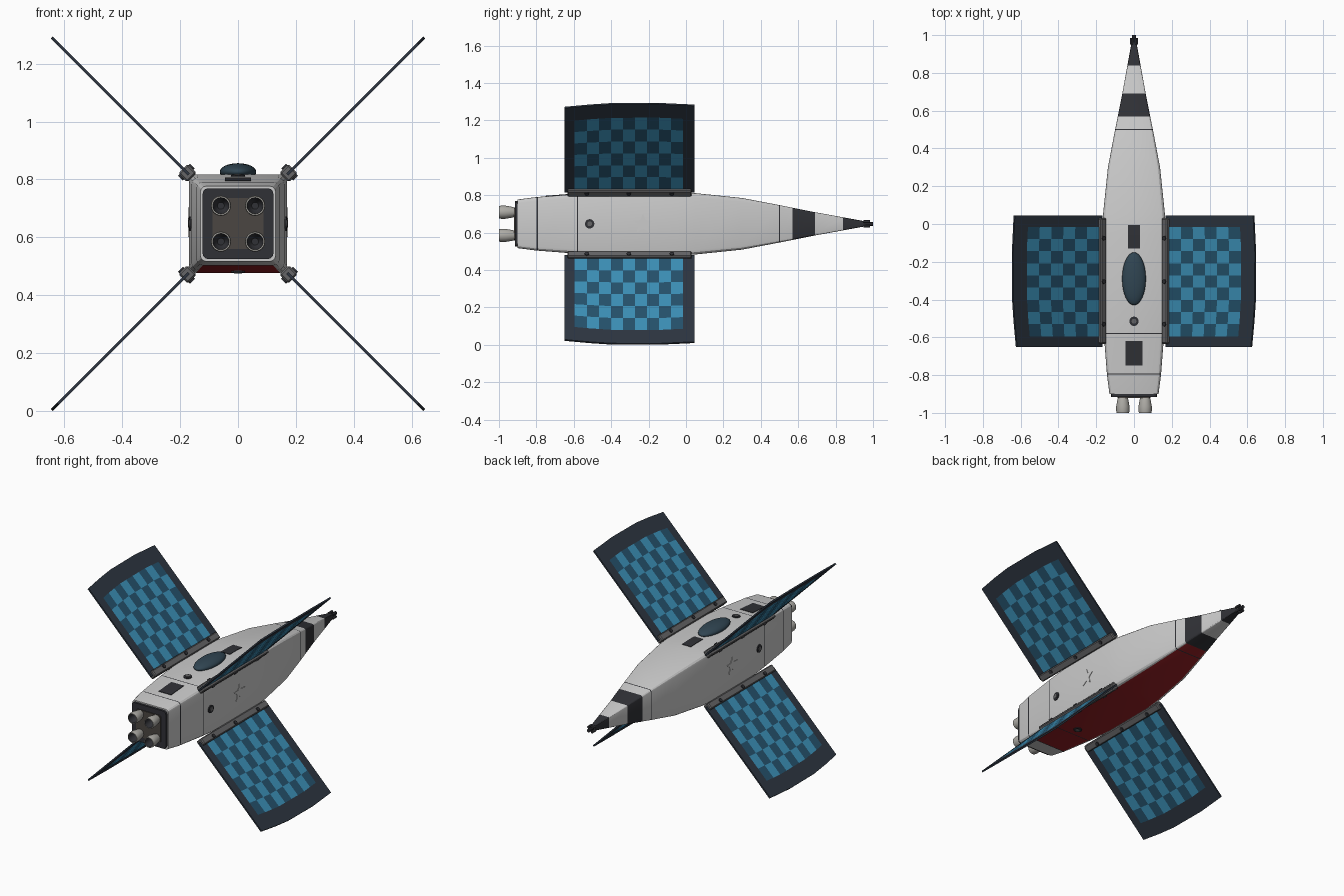
import bpy, bmesh, math
from mathutils import Matrix, Vector

if "Cube" in bpy.data.objects:
    bpy.data.objects.remove(bpy.data.objects["Cube"])

CZ = 0.647  # height of the long axis


def mat(name, r, g, b):
    m = bpy.data.materials.new(name)
    m.diffuse_color = (r, g, b, 1)
    m.use_nodes = True
    m.node_tree.nodes["Principled BSDF"].inputs["Base Color"].default_value = m.diffuse_color
    return m


HULL = mat("hull_white", .60, .60, .59)
DARK = mat("dark_grey", .03, .031, .037)
RED = mat("belly_red", .30, .014, .018)
FRAME = mat("wing_frame", .026, .036, .052)
CELL_A = mat("cell_bright", .045, .28, .48)
CELL_B = mat("cell_deep", .018, .085, .15)
METAL = mat("metal", .13, .13, .135)
NOZZLE = mat("nozzle", .42, .41, .38)
GLASS = mat("dome_glass", .03, .06, .085)
PLATE = mat("engine_plate", .07, .062, .055)


def finish(name, bm, mats, angle=None, recalc=True):
    if recalc:
        bmesh.ops.recalc_face_normals(bm, faces=bm.faces)
    me = bpy.data.meshes.new(name)
    bm.to_mesh(me)
    bm.free()
    for m in mats:
        me.materials.append(m)
    ob = bpy.data.objects.new(name, me)
    bpy.context.collection.objects.link(ob)
    if angle:
        bpy.context.view_layer.objects.active = ob
        ob.select_set(True)
        bpy.ops.object.shade_smooth_by_angle(angle=math.radians(angle))
        ob.select_set(False)
    return ob


def spin(a):
    """Local x points outward at angle a around the long axis."""
    return Matrix.Translation((0, 0, CZ)) @ Matrix.Rotation(-a, 4, 'Y')


def box(bm, centre, size):
    bmesh.ops.create_cube(bm, size=1, matrix=Matrix.Translation(centre) @ Matrix.Diagonal((*size, 1)))


def loft(bm, rings, caps=True):
    rows = [[bm.verts.new(p) for p in r] for r in rings]
    n, segs = len(rows[0]), []
    for a, b in zip(rows, rows[1:]):
        segs.append([bm.faces.new((a[i], a[(i + 1) % n], b[(i + 1) % n], b[i])) for i in range(n)])
    if caps:
        bm.faces.new(rows[0])
        bm.faces.new(rows[-1])
    return segs


# Fuselage: rounded-square sections along y
PROFILE = [(-.9, .13), (-.8, .143), (-.58, .16), (-.4, .17), (-.05, .17), (.05, .164), (.3, .138),
           (.5, .1), (.57, .086), (.69, .062), (.84, .035), (.96, .013)]


def half(y):
    for (y0, h0), (y1, h1) in zip(PROFILE, PROFILE[1:]):
        if y <= y1:
            return h0 + (h1 - h0) * (y - y0) / (y1 - y0)
    return PROFILE[-1][1]


def section(y, h, bevel=.15, steps=3):
    pts, r = [], h * bevel
    for k in range(4):
        c = Vector((h - r, 0)), Vector((0, h - r))
        sx, sz = ((1, 1), (-1, 1), (-1, -1), (1, -1))[k]
        for s in range(steps + 1):
            a = math.pi / 2 * (k + s / steps)
            pts.append((sx * (h - r) + r * math.cos(a), y, CZ + sz * (h - r) + r * math.sin(a)))
    return pts


LINES = (-.795, -.58, .5)
ys = sorted({y for y, _ in PROFILE if y not in LINES and y != -.8} | {l + d for l in LINES for d in (-.003, .003)})
bm = bmesh.new()
segs = loft(bm, [section(y, half(y)) for y in ys])
for (y0, y1), faces in zip(zip(ys, ys[1:]), segs):
    mid = (y0 + y1) / 2
    dark = y1 - y0 < .01 or .57 < mid < .69 or mid > .84
    for i, f in enumerate(faces):
        f.material_index = 1 if dark else 2 if i == 11 and -.79 < mid < .57 else 0
finish("fuselage", bm, [HULL, DARK, RED], 28)

# Stern plates
for name, h, y0, y1, m in (("stern_plate", .122, -.895, -.915, DARK), ("engine_mount", .088, -.91, -.92, PLATE)):
    bm = bmesh.new()
    loft(bm, [section(y0, h), section(y1, h)])
    finish(name, bm, [m], 30)

# Four hollow engine nozzles
NOZ = [(.022, -.91), (.028, -.925), (.035, -.965), (.035, -.99), (.033, -1), (.028, -1), (.026, -.96), (.012, -.94)]
for i, (sx, sz) in enumerate(((1, 1), (-1, 1), (-1, -1), (1, -1))):
    bm = bmesh.new()
    segs = loft(bm, [[(sx * .059 + r * math.cos(t * math.pi / 12), y, CZ + sz * .062 + r * math.sin(t * math.pi / 12))
                      for t in range(24)] for r, y in NOZ])
    for s in segs[5:]:
        for f in s:
            f.material_index = 1
    bm.faces.ensure_lookup_table()
    bm.faces[-1].material_index = 1
    finish(f"engine_nozzle_{i + 1}", bm, [NOZZLE, DARK], 40)

# Nose probe with four small knobs
bm = bmesh.new()
turn = Matrix.Rotation(math.pi / 2, 4, 'X')
for x, z, r, y0, y1 in [(0, 0, .011, .94, 1)] + [(sx * .013, sz * .013, .008, .95, .985) for sx in (1, -1) for sz in (1, -1)]:
    bmesh.ops.create_cone(bm, cap_ends=True, segments=12, radius1=r, radius2=r, depth=y1 - y0,
                          matrix=Matrix.Translation((x, (y0 + y1) / 2, CZ + z)) @ turn)
finish("nose_probe", bm, [DARK], 30)


# Raised plates that follow the hull on one side
def plate(name, pts, a, m, lift=.003):
    bm = bmesh.new()
    loft(bm, [[(half(y) + d, y, u) for u, y in pts] for d in (-.006, lift)])
    bm.transform(spin(a))
    finish(name, bm, [m])


def circle(y, r, n=20):
    return [(r * math.cos(2 * math.pi * i / n), y + r * math.sin(2 * math.pi * i / n)) for i in range(n)]


UP = math.pi / 2
for name, y0, y1, w in (("front_hatch", -.13, -.055, .032), ("front_hatch_edge", -.055, -.005, .032), ("rear_hatch", -.75, -.62, .045)):
    plate(name, [(-w, y0), (w, y0), (w, y1), (-w, y1)], UP, DARK)
for k, side in enumerate(("right", "top", "left", "bottom")):
    plate(f"port_{side}", circle(-.515, .025), k * UP, DARK, .005)
    plate(f"port_cap_{side}", circle(-.515, .013), k * UP, METAL, .008)
star = [((.056 if i % 2 == 0 else .024) * math.sin(i * math.pi / 5),
         (.056 if i % 2 == 0 else .024) * math.cos(i * math.pi / 5)) for i in range(10)]
STAR = mat("star_white", .85, .85, .84)
plate("star_right", [(v, u - .23) for u, v in star], 0, STAR)
plate("star_left", [(-v, u - .23) for u, v in star], math.pi, STAR)

# Sensor dome on top
bm = bmesh.new()
bmesh.ops.create_uvsphere(bm, u_segments=32, v_segments=16, radius=1,
                          matrix=Matrix.Translation((0, -.29, .826)) @ Matrix.Diagonal((.063, .14, .03, 1)))
finish("sensor_dome", bm, [GLASS], 60)

# Four solar wings with rails
R2 = math.sqrt(2)
TIP = [(-.65, .622), (-.52, .634), (-.4, .642), (-.15, .643), (.045, .634)]


def tip(y):
    for (y0, c0), (y1, c1) in zip(TIP, TIP[1:]):
        if y <= y1:
            return c0 + (c1 - c0) * (y - y0) / (y1 - y0)
    return TIP[-1][1]


COLS, ROWS = 9, 6
for k in range(4):
    M = spin(math.pi / 4 + k * UP)
    # Thin frame with a bowed outer edge
    bm = bmesh.new()
    outline = [(.17 * R2, -.65)] + [(c * R2, y) for y, c in TIP] + [(.17 * R2, .045)]
    loft(bm, [[(r, y, z) for r, y in outline] for z in (-.005, .005)])
    bm.transform(M)
    finish(f"wing_frame_{k + 1}", bm, [FRAME])
    # Checkered cells on both faces
    bm = bmesh.new()
    for s in (1, -1):
        def at(i, j):
            y = -.595 + .58 * i / COLS
            r0, r1 = .19 * R2, (tip(y) - .071) * R2
            return bm.verts.new((r0 + (r1 - r0) * j / ROWS, y, s * .0062))
        g = [[at(i, j) for j in range(ROWS + 1)] for i in range(COLS + 1)]
        for i in range(COLS):
            for j in range(ROWS):
                q = [g[i][j], g[i][j + 1], g[i + 1][j + 1], g[i + 1][j]]
                bm.faces.new(q if s > 0 else q[::-1]).material_index = (i + j) % 2
    bm.transform(M)
    finish(f"solar_cells_{k + 1}", bm, [CELL_A, CELL_B], recalc=False)
    # Root rail
    bm = bmesh.new()
    box(bm, (.247, -.302, 0), (.044, .665, .046))
    bmesh.ops.bevel(bm, geom=bm.edges[:], offset=.006, segments=1, affect='EDGES')
    bm.transform(M)
    finish(f"wing_rail_{k + 1}", bm, [METAL])
    # Hinge pins
    bm = bmesh.new()
    for y in (-.53, -.305, -.075):
        bmesh.ops.create_cone(bm, cap_ends=True, segments=12, radius1=.012, radius2=.012, depth=.058,
                              matrix=Matrix.Translation((.252, y, 0)))
    bm.transform(M)
    finish(f"hinge_pins_{k + 1}", bm, [DARK], 30)
